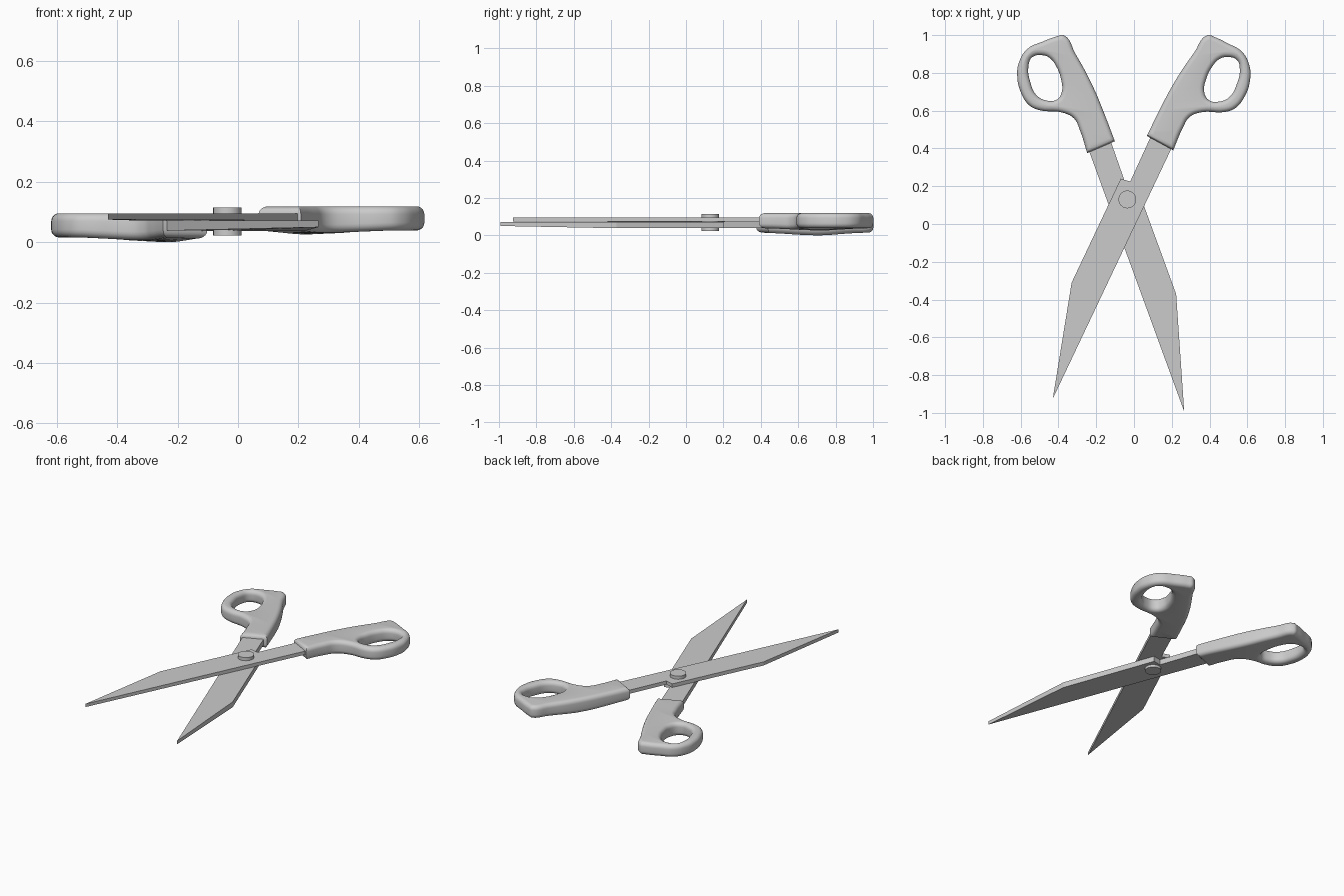
import bpy, bmesh, math
from mathutils import Matrix, Vector

if "Cube" in bpy.data.objects:
    bpy.data.objects.remove(bpy.data.objects["Cube"])

PIVOT = Vector((-0.035, 0.13, 0))
# second half = first half mirrored at the pivot, swung a little and shifted
MIRROR = (Matrix.Translation(PIVOT + Vector((0.005, -0.036, 0)))
          @ Matrix.Rotation(math.radians(-5.3), 4, 'Z')
          @ Matrix.Scale(-1, 4, (1, 0, 0))
          @ Matrix.Translation(-PIVOT))

BLADE = [(-0.43, -0.925), (-0.33, -0.31), (-0.07, 0.24), (-0.055, 0.235),
         (-0.02, 0.225), (0.115, 0.52), (0.222, 0.45)]
GRIP = [(0.068, 0.466), (0.122, 0.577), (0.214, 0.751), (0.32, 0.91), (0.389, 1.0),
        (0.426, 0.99), (0.495, 0.957), (0.574, 0.91), (0.613, 0.83), (0.614, 0.76),
        (0.59, 0.683), (0.537, 0.614), (0.48, 0.593), (0.36, 0.592), (0.294, 0.566),
        (0.258, 0.508), (0.208, 0.39)]
SHARP = {0, 16}
HOLE = [(0.489, 0.884), (0.545, 0.868), (0.56, 0.82), (0.542, 0.735), (0.505, 0.672),
        (0.452, 0.648), (0.396, 0.656), (0.372, 0.698), (0.382, 0.767), (0.416, 0.836),
        (0.452, 0.873)]


def finish(name, bm, matrix, smooth):
    me = bpy.data.meshes.new(name)
    bm.to_mesh(me)
    bm.free()
    me.transform(matrix)
    if matrix.is_negative:
        me.flip_normals()
    ob = bpy.data.objects.new(name, me)
    bpy.context.collection.objects.link(ob)
    if smooth:
        bpy.ops.object.select_all(action='DESELECT')
        ob.select_set(True)
        bpy.context.view_layer.objects.active = ob
        bpy.ops.object.shade_smooth_by_angle(angle=math.radians(40))


def blade(name, matrix, top, bottom, tip_bottom):
    bm = bmesh.new()
    up = [bm.verts.new((x, y, top)) for x, y in BLADE]
    low = [bm.verts.new((x, y, bottom if i else tip_bottom)) for i, (x, y) in enumerate(BLADE)]
    n = len(BLADE)
    bm.faces.new(up)
    bm.faces.new(low[::-1])
    for i in range(n):
        j = (i + 1) % n
        bm.faces.new((up[i], low[i], low[j], up[j]))
    bmesh.ops.recalc_face_normals(bm, faces=bm.faces)
    finish(name, bm, matrix, False)


def handle(name, matrix, mid, bulge):
    # filled outline with a finger hole and rounded rims
    cu = bpy.data.curves.new(name + "_outline", 'CURVE')
    cu.dimensions, cu.fill_mode = '2D', 'BOTH'
    cu.resolution_u, cu.bevel_resolution = 5, 4
    cu.bevel_depth, cu.extrude, cu.offset = 0.026, 0.014, -0.026
    for pts, sharp in ((GRIP, SHARP), (HOLE, set())):
        sp = cu.splines.new('BEZIER')
        sp.bezier_points.add(len(pts) - 1)
        sp.use_cyclic_u = True
        for i, (bp, (x, y)) in enumerate(zip(sp.bezier_points, pts)):
            bp.co = (x, y, 0)
            bp.handle_left_type = bp.handle_right_type = 'VECTOR' if i in sharp else 'AUTO'
    tmp = bpy.data.objects.new(name + "_outline", cu)
    bpy.context.collection.objects.link(tmp)
    deps = bpy.context.evaluated_depsgraph_get()
    me = bpy.data.meshes.new_from_object(tmp.evaluated_get(deps))
    bm = bmesh.new()
    bm.from_mesh(me)
    bpy.data.objects.remove(tmp)
    bpy.data.meshes.remove(me)
    bmesh.ops.remove_doubles(bm, verts=bm.verts, dist=0.0004)
    # palm swell on the underside of the arm
    for v in bm.verts:
        if v.co.z < 0:
            near = max(0.0, 1 - max(0.0, v.co.x - 0.25) / 0.25)
            v.co.z -= bulge * near * math.exp(-((v.co.y - 0.72) / 0.2) ** 2)
        v.co.z += mid
    bmesh.ops.recalc_face_normals(bm, faces=bm.faces)
    finish(name, bm, matrix, True)


# blades
blade("upper_blade", Matrix(), 0.095, 0.072, 0.075)
blade("lower_blade", MIRROR, 0.072, 0.038, 0.05)

# handles
handle("right_handle", Matrix(), 0.079, 0.013)
handle("left_handle", MIRROR, 0.056, 0.016)

# pivot pin
pin = bmesh.new()
bmesh.ops.create_cone(pin, cap_ends=True, segments=32, radius1=0.047, radius2=0.047, depth=0.092)
finish("pivot_pin", pin, Matrix.Translation(PIVOT + Vector((0, 0, 0.069))), True)
